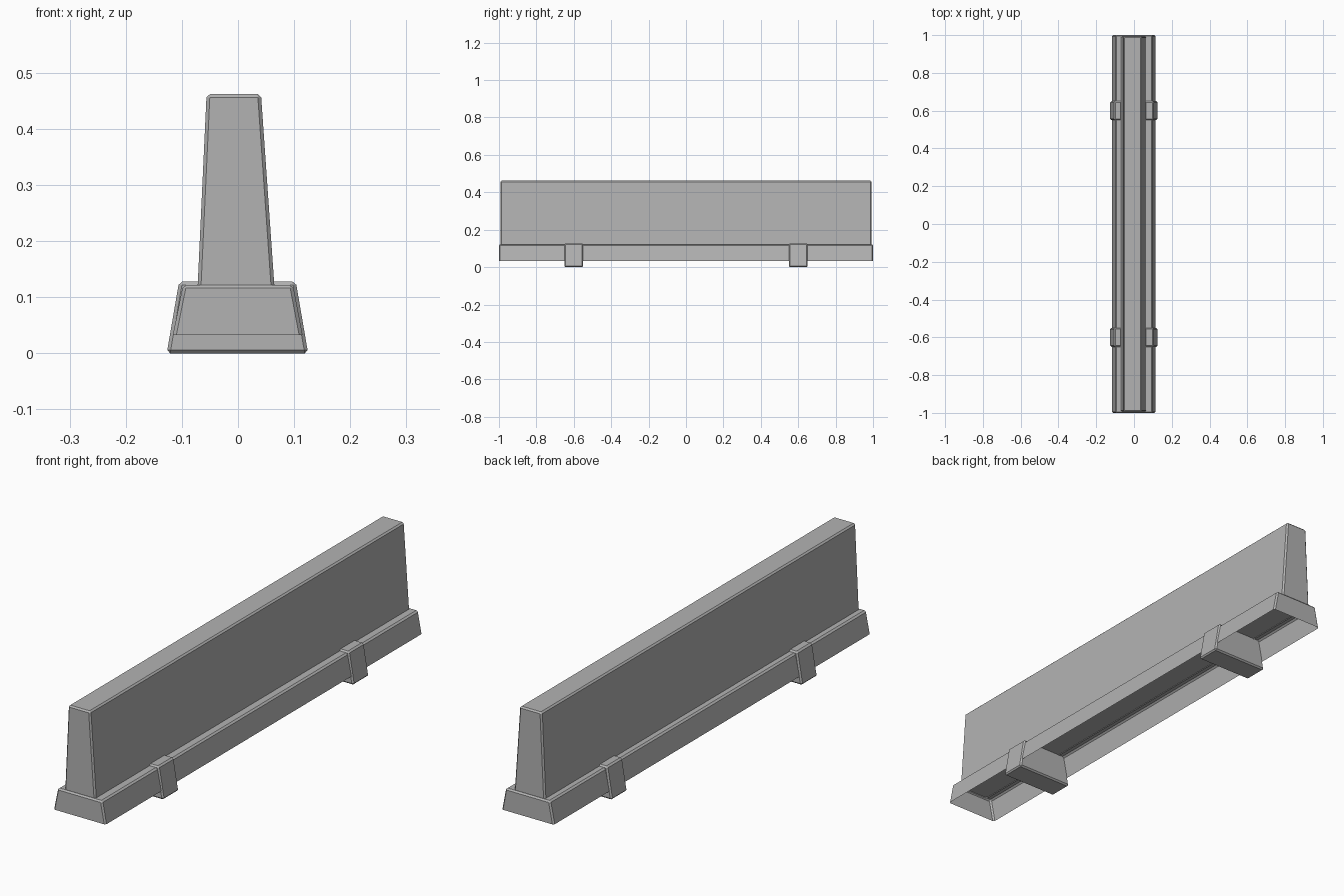
import bpy
import bmesh

cube = bpy.data.objects.get("Cube")
if cube:
    bpy.data.objects.remove(cube, do_unlink=True)

concrete = bpy.data.materials.new("concrete_grey")
concrete.use_nodes = True
GREY = (0.45, 0.45, 0.45, 1.0)
concrete.diffuse_color = GREY
concrete.node_tree.nodes["Principled BSDF"].inputs["Base Color"].default_value = GREY


def tapered_block(name, bottom, top, half_y, z_range, centre_y=0.0, bevel=0.006, open_bottom=False):
    """Chamfered block whose (left, right) x limits differ at bottom and top."""
    bm = bmesh.new()
    rings = []
    for (x0, x1), z in zip((bottom, top), z_range):
        corners = ((x0, -half_y), (x1, -half_y), (x1, half_y), (x0, half_y))
        rings.append([bm.verts.new((x, centre_y + y, z)) for x, y in corners])
    low, high = rings
    for i in range(4):
        j = (i + 1) % 4
        bm.faces.new((low[i], low[j], high[j], high[i]))
    bm.faces.new(high)
    if not open_bottom:
        bm.faces.new(low[::-1])
    edges = [e for e in bm.edges if not e.is_boundary]
    bmesh.ops.bevel(bm, geom=edges, offset=bevel, segments=1, affect='EDGES')
    mesh = bpy.data.meshes.new(name)
    bm.to_mesh(mesh)
    bm.free()
    mesh.materials.append(concrete)
    obj = bpy.data.objects.new(name, mesh)
    bpy.context.collection.objects.link(obj)
    return obj


# Tall leaning wall, slightly steeper on one side
tapered_block("barrier_wall", (-0.072, 0.065), (-0.056, 0.041), 0.993,
              (0.118, 0.462), open_bottom=True)

# Hollow skirt, open underneath
tapered_block("base_skirt", (-0.116, 0.115), (-0.098, 0.098), 1.0,
              (0.033, 0.122), open_bottom=True)

# Two cross feet
for label, y in (("front", -0.6), ("back", 0.6)):
    tapered_block(label + "_foot", (-0.127, 0.125), (-0.105, 0.103), 0.05,
                  (0.0, 0.128), centre_y=y)
